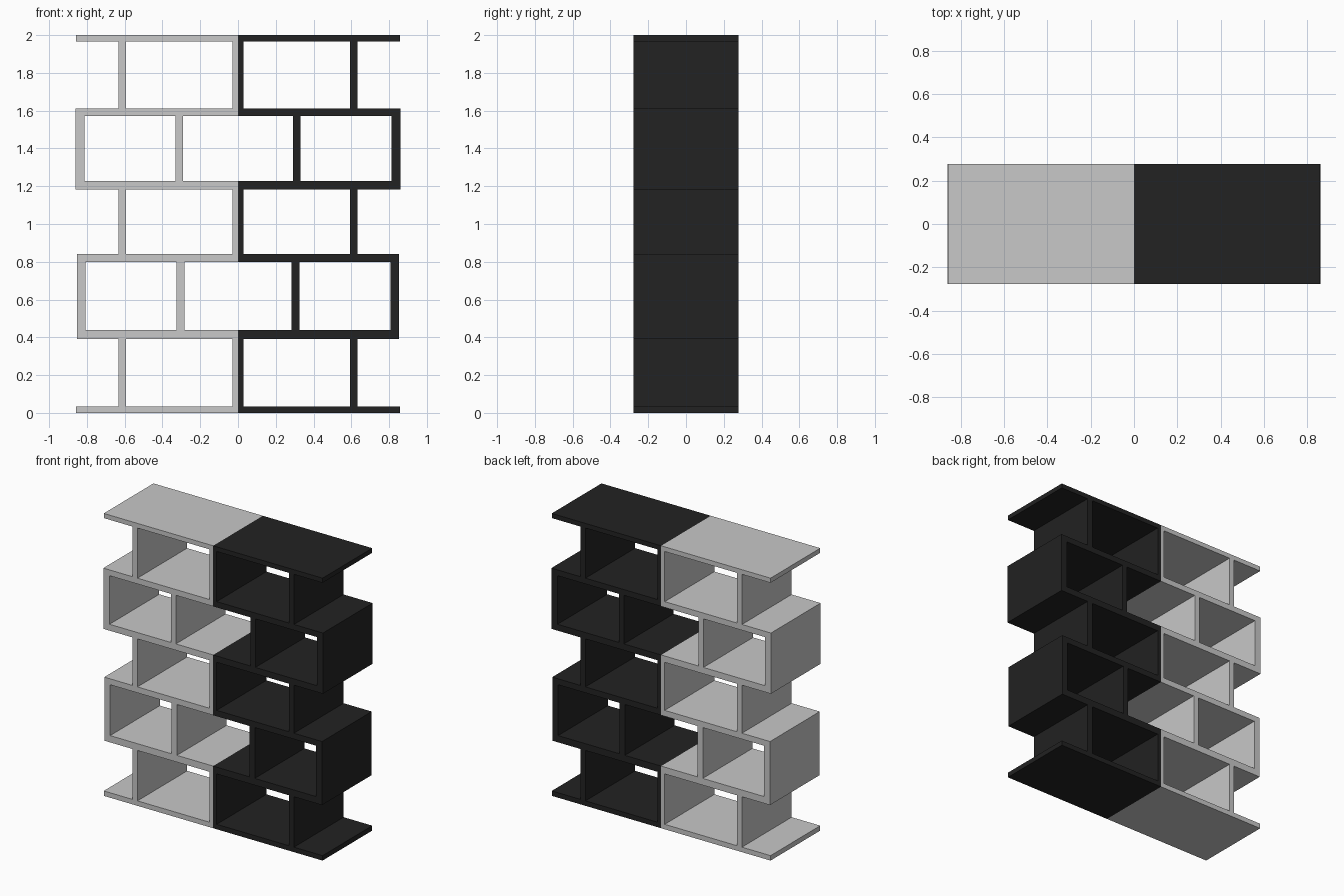
import bpy

if "Cube" in bpy.data.objects:
    bpy.data.objects.remove(bpy.data.objects["Cube"])

DEPTH = 0.278  # half depth


def material(name, value):
    m = bpy.data.materials.new(name)
    m.diffuse_color = (value, value, value, 1)
    m.use_nodes = True
    m.node_tree.nodes["Principled BSDF"].inputs["Base Color"].default_value = m.diffuse_color
    return m


light = material("light grey", 0.58)
black = material("soft black", 0.016)


def prism(name, profile, side, mat):
    """Extrude an (x, z) outline along y; side = -1 mirrors it in x."""
    pts = [(side * x, z) for x, z in profile]
    if side < 0:
        pts.reverse()
    n = len(pts)
    verts = [(x, -DEPTH, z) for x, z in pts] + [(x, DEPTH, z) for x, z in pts]
    faces = [tuple(range(n)), tuple(range(2 * n - 1, n - 1, -1))]
    faces += [(i, i + n, (i + 1) % n + n, (i + 1) % n) for i in range(n)]
    me = bpy.data.meshes.new(name)
    me.from_pydata(verts, [], faces)
    me.materials.append(mat)
    ob = bpy.data.objects.new(name, me)
    bpy.context.collection.objects.link(ob)


def rect(x0, x1, z0, z1):
    return [(x0, z0), (x1, z0), (x1, z1), (x0, z1)]


def bracket(w, wi, z0, z1, z2, z3):
    """C-shaped outline: two shelves joined by a flush end panel."""
    return [(0, z0), (w, z0), (w, z3), (0, z3), (0, z2), (wi, z2), (wi, z1), (0, z1)]


for side, label, mat in ((-1, "left", light), (1, "right", black)):
    # base and top boards
    prism(label + "_base_board", rect(0, 0.857, 0, 0.035), side, mat)
    prism(label + "_top_board", rect(0, 0.857, 1.967, 2), side, mat)
    # closed-end rows with their divider
    prism(label + "_lower_bracket", bracket(0.853, 0.807, 0.392, 0.44, 0.80, 0.842), side, mat)
    prism(label + "_lower_divider", rect(0.284, 0.326, 0.44, 0.80), side, mat)
    prism(label + "_upper_bracket", bracket(0.86, 0.812, 1.182, 1.227, 1.571, 1.612), side, mat)
    prism(label + "_upper_divider", rect(0.292, 0.331, 1.227, 1.571), side, mat)
    # open-end rows: centre post and offset post
    for i, (z0, z1) in enumerate(((0.035, 0.392), (0.842, 1.182), (1.612, 1.967)), 1):
        prism(f"{label}_centre_post_{i}", rect(0, 0.028, z0, z1), side, mat)
        prism(f"{label}_offset_post_{i}", rect(0.593, 0.633, z0, z1), side, mat)
